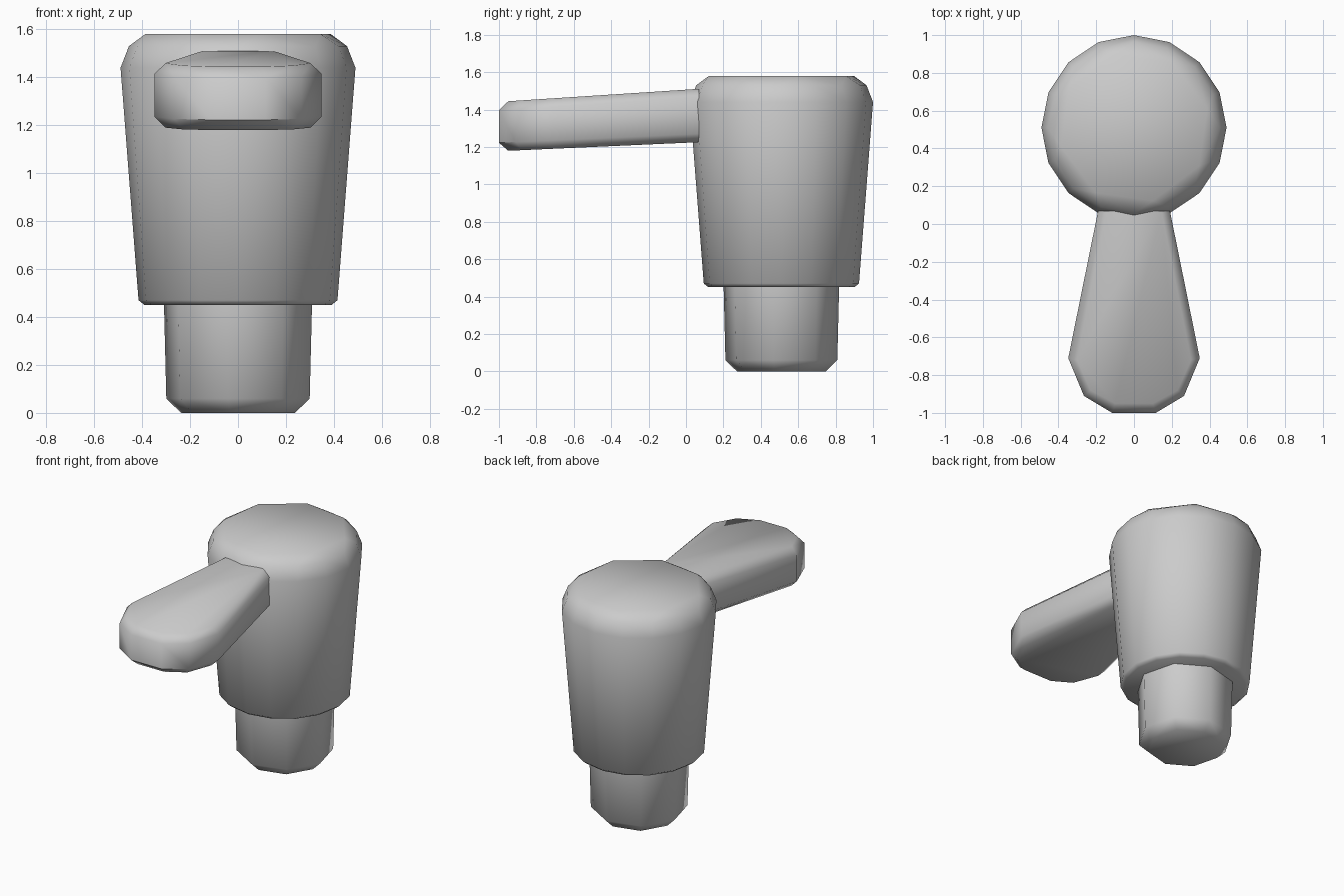
import bpy, bmesh
from math import radians, sin, cos

if "Cube" in bpy.data.objects:
    bpy.data.objects.remove(bpy.data.objects["Cube"])

AXIS_Y = 0.51  # centre of the upright body


def ring(radius, z, sides, turn=0.0):
    """Regular polygon round the body axis; turn is measured from the front."""
    pts = []
    for i in range(sides):
        a = radians(turn + 360 * i / sides)
        pts.append((radius * sin(a), AXIS_Y - radius * cos(a), z))
    return pts


def hull_object(name, points, smooth_angle):
    """Convex solid wrapped round the given rings of points."""
    bm = bmesh.new()
    for p in points:
        bm.verts.new(p)
    bmesh.ops.convex_hull(bm, input=bm.verts[:])
    loose = [v for v in bm.verts if not v.link_faces]
    bmesh.ops.delete(bm, geom=loose, context='VERTS')
    bmesh.ops.dissolve_limit(bm, angle_limit=radians(1),
                             verts=bm.verts[:], edges=bm.edges[:])
    bmesh.ops.recalc_face_normals(bm, faces=bm.faces[:])
    mesh = bpy.data.meshes.new(name)
    bm.to_mesh(mesh)
    bm.free()
    obj = bpy.data.objects.new(name, mesh)
    bpy.context.collection.objects.link(obj)
    bpy.ops.object.select_all(action='DESELECT')
    obj.select_set(True)
    bpy.context.view_layer.objects.active = obj
    bpy.ops.object.shade_smooth_by_angle(angle=radians(smooth_angle))
    return obj


# Tapered body: sixteen sides, rounded into an eight-sided cap
hull_object("body",
            ring(0.39, 0.45, 16) + ring(0.415, 0.47, 16)
            + ring(0.49, 1.44, 16) + ring(0.455, 1.53, 16)
            + ring(0.40, 1.58, 8, 14.5), 60)

# Eight-sided stem with a chamfered foot
hull_object("stem",
            ring(0.24, 0.0, 8, 37) + ring(0.302, 0.06, 8, 37)
            + ring(0.312, 0.46, 8, 37), 60)


# Flared lever: mirrored half outlines, stacked and tilted slightly upwards
def top_z(y):
    return 1.51 + 0.065 * (y - 0.06)


def bottom_z(y):
    return 1.225 + 0.045 * (y - 0.06)


outer = [(0.19, 0.07), (0.348, -0.71), (0.265, -0.91), (0.115, -1.0)]
inner = [(0.145, 0.07), (0.302, -0.72), (0.23, -0.88), (0.10, -0.95)]
lever_points = []
for side in (-1, 1):
    for x, y in outer:
        lever_points.append((side * x, y, top_z(y) - 0.045))
        lever_points.append((side * x, y, bottom_z(y) + 0.045))
    for x, y in inner:
        lever_points.append((side * x, y, top_z(y)))
        lever_points.append((side * x, y, bottom_z(y)))
hull_object("lever", lever_points, 45)
